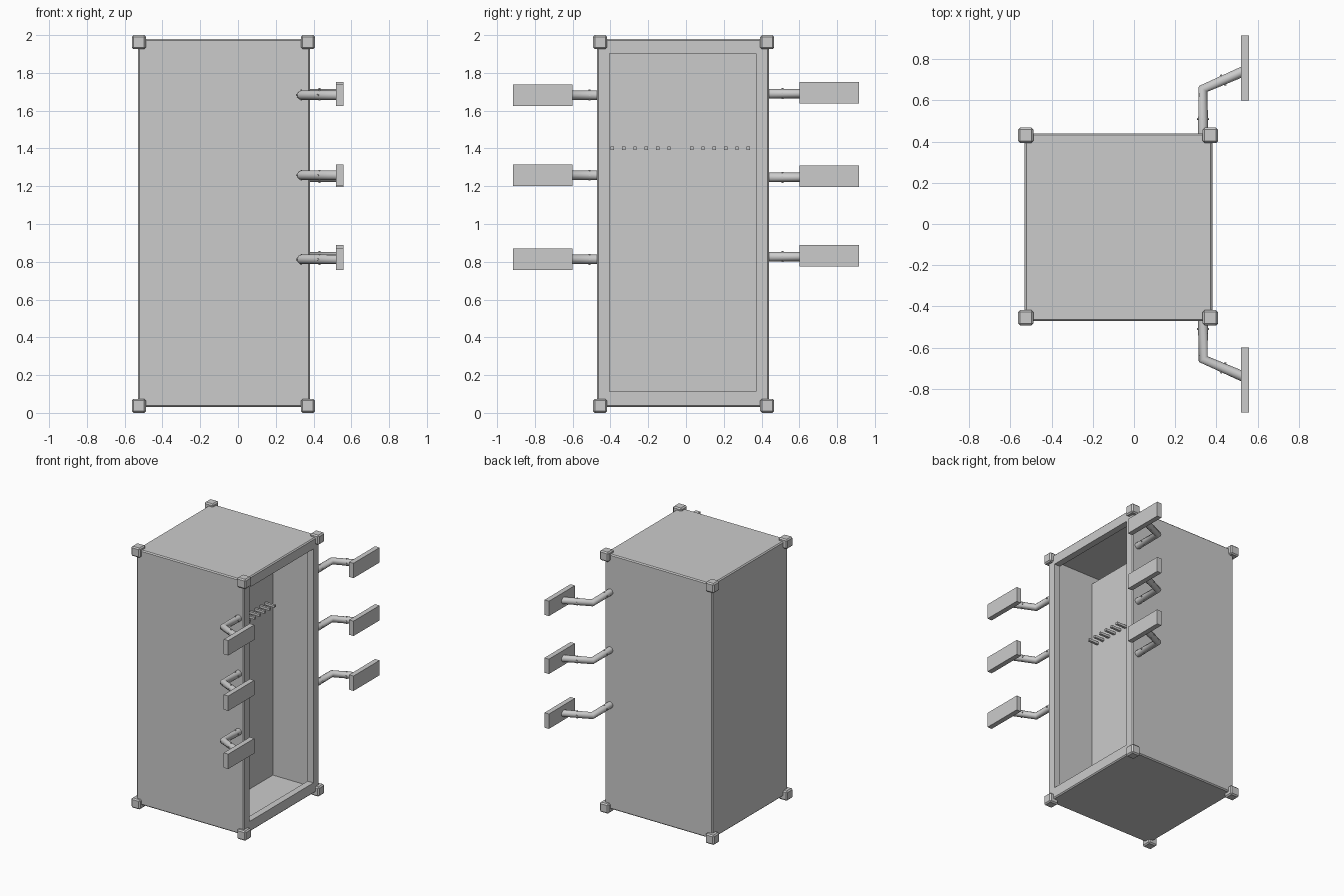
import bpy
import bmesh
from mathutils import Vector

if "Cube" in bpy.data.objects:
    bpy.data.objects.remove(bpy.data.objects["Cube"])

X0, X1 = -0.53, 0.38
Y0, Y1 = -0.47, 0.44
Z0, Z1 = 0.03, 1.98


def box(name, lo, hi, bevel=0.0):
    bm = bmesh.new()
    bmesh.ops.create_cube(bm, size=1)
    lo, hi = Vector(lo), Vector(hi)
    for v in bm.verts:
        v.co = Vector([(lo[i] + hi[i]) / 2 + v.co[i] * (hi[i] - lo[i]) for i in range(3)])
    if bevel:
        bmesh.ops.bevel(bm, geom=bm.edges[:], offset=bevel, segments=1, affect='EDGES')
    me = bpy.data.meshes.new(name)
    bm.to_mesh(me)
    bm.free()
    ob = bpy.data.objects.new(name, me)
    bpy.context.collection.objects.link(ob)
    return ob


def cut(ob, cutter):
    mod = ob.modifiers.new("cut", 'BOOLEAN')
    mod.operation = 'DIFFERENCE'
    mod.solver = 'EXACT'
    mod.object = cutter
    bpy.context.view_layer.objects.active = ob
    bpy.ops.object.modifier_apply(modifier=mod.name)
    bpy.data.objects.remove(cutter)


def tube(name, pts, r):
    cu = bpy.data.curves.new(name, 'CURVE')
    cu.dimensions = '3D'
    cu.bevel_depth = r
    cu.bevel_resolution = 4
    cu.use_fill_caps = True
    sp = cu.splines.new('POLY')
    sp.points.add(len(pts) - 1)
    for p, co in zip(sp.points, pts):
        p.co = (*co, 1)
    ob = bpy.data.objects.new(name, cu)
    bpy.context.collection.objects.link(ob)
    return ob


# Cabinet shell: hollow interior, then a doorway that leaves a deep rim
shell = box("cabinet_shell", (X0, Y0, Z0), (X1, Y1, Z1), 0.008)
cut(shell, box("cavity", (X0 + 0.02, Y0 + 0.018, Z0 + 0.02), (X1 - 0.05, Y1 - 0.018, Z1 - 0.02)))
cut(shell, box("doorway", (X1 - 0.1, -0.405, 0.112), (X1 + 0.1, 0.37, 1.902)))

# Inner back panel with two groups of pegs
box("inner_panel", (-0.012, Y0 + 0.015, Z0 + 0.015), (0.0, Y1 - 0.015, 1.905))
for start in (-0.39, 0.03):
    for i in range(6):
        y = start + i * 0.06
        box("peg", (-0.005, y - 0.009, 1.391), (0.083, y + 0.009, 1.409))

# Corner blocks
for x in (-0.525, 0.37):
    for y in (-0.455, 0.43):
        for z in (0.037, 1.963):
            c = Vector((x, y, z))
            h = Vector((0.037, 0.037, 0.037))
            box("corner_block", c - h, c + h, 0.009)

# Bent arms carrying flat plates, three on each side
arms = {1: (1.69, 1.247, 0.827), -1: (1.682, 1.258, 0.813)}
for s, heights in arms.items():
    wall = Y1 if s > 0 else Y0
    for z in heights:
        elbow = Vector((0.335, s * 0.655, z))
        tip = Vector((0.53, s * 0.74, z))
        tube("arm", [(0.335, wall - s * 0.01, z), elbow, tip], 0.025)
        # small cross pins through both arm sections
        mid = (elbow + tip) / 2
        side = (tip - elbow).normalized().cross(Vector((0, 0, 1))) * 0.029
        base = Vector((0.335, s * 0.51, z))
        up = Vector((0, 0, 0.029))
        across = Vector((0.029, 0, 0))
        for c, d in ((base, across), (base, up), (mid, side), (mid, up)):
            tube("pin", [c - d, c + d], 0.005)
        zc = z + (0.005 if s > 0 else 0.0)
        ya, yb = sorted((s * 0.6, s * 0.915))
        box("plate", (0.52, ya, zc - 0.057), (0.558, yb, zc + 0.057))
